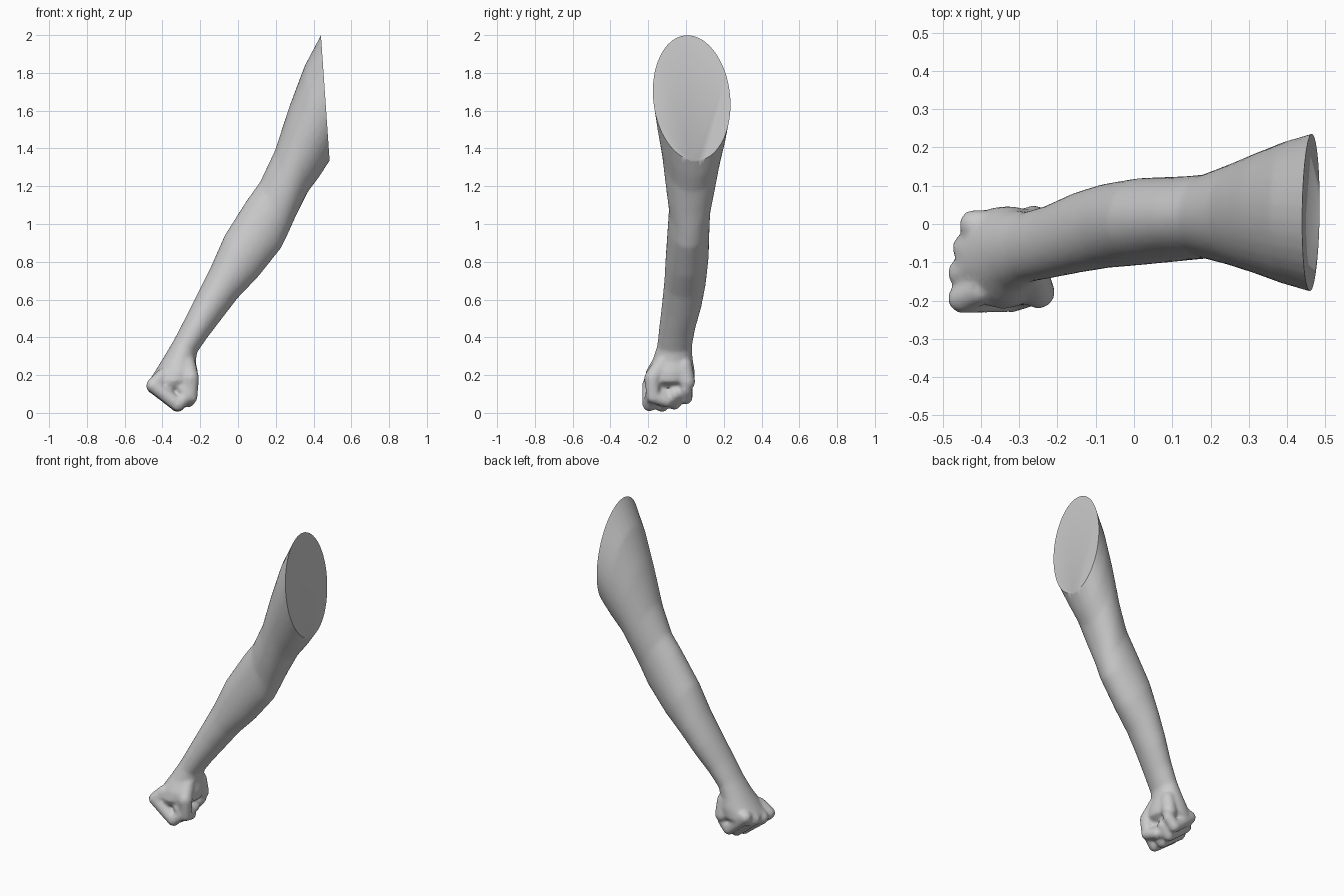
import bpy, bmesh, math
from mathutils import Vector, Matrix

if "Cube" in bpy.data.objects:
    bpy.data.objects.remove(bpy.data.objects["Cube"])

# Arm cross-sections: upper edge (x, z), lower edge (x, z), y min, y max
SECTIONS = [
    (.524, 2.16, .540, 1.42, -.195, .255),
    (.439, 2.00, .485, 1.335, -.175, .235),
    (.354, 1.84, .430, 1.25, -.155, .215),
    (.275, 1.63, .370, 1.17, -.130, .187),
    (.196, 1.39, .305, 1.04, -.107, .155),
    (.116, 1.22, .265, .950, -.090, .130),
    (.050, 1.13, .228, .873, -.095, .125),
    (-.070, .94, .106, .720, -.107, .120),
    (-.145, .77, .000, .610, -.115, .105),
    (-.205, .65, -.085, .500, -.127, .083),
    (-.280, .50, -.165, .395, -.142, .048),
    (-.337, .39, -.217, .320, -.152, .032),
    (-.390, .30, -.224, .270, -.175, .035),
    (-.430, .235, -.212, .215, -.210, .046),
    (-.468, .175, -.215, .165, -.222, .046),
    (-.460, .130, -.290, .125, -.205, .025),
]
SIDES = 32

bm = bmesh.new()


def ring(i, ux, uz, lx, lz, y0, y1):
    """One tilted oval section; the shoulder end leans slightly in y."""
    skew = .03 * max(0, 1 - i / 4)
    verts = []
    for k in range(SIDES):
        a = 2 * math.pi * k / SIDES
        c, s = math.cos(a), math.sin(a)
        verts.append(bm.verts.new((
            (ux + lx) / 2 + c * (ux - lx) / 2,
            (y0 + y1) / 2 + s * (y1 - y0) / 2 - c * skew,
            (uz + lz) / 2 + c * (uz - lz) / 2)))
    return verts


def digit(points):
    """A finger from overlapping balls along a path of (x, y, z, radius)."""
    steps = 6
    pts = [Vector(p) for p in points]
    for a, b in zip(pts, pts[1:]):
        for s in range(steps + 1):
            p = a.lerp(b, s / steps)
            bmesh.ops.create_icosphere(bm, subdivisions=2, radius=p[3],
                                       matrix=Matrix.Translation(p.xyz))


# Upper arm, forearm and palm
rings = [ring(i, *s) for i, s in enumerate(SECTIONS)]
for r, q in zip(rings, rings[1:]):
    for k in range(SIDES):
        n = (k + 1) % SIDES
        bm.faces.new((r[k], r[n], q[n], q[k]))
bm.faces.new(rings[0][::-1])
bm.faces.new(rings[-1])
bmesh.ops.recalc_face_normals(bm, faces=bm.faces)

# Four curled fingers, index at the front
for y, dx, dz in ((-.194, .0, .003), (-.128, .0, .0), (-.062, .012, .012), (-.002, .03, .04)):
    digit([(-.400 + dx, y * .9, .20, .036),
           (-.447 + dx, y, .142 + dz, .041),
           (-.320 + dx / 2, y, .042 + dz, .039),
           (-.270 + dx / 3, y * .95, .085 + dz, .033),
           (-.295, y * .95, .125 + dz, .030)])

# Thumb folded across the fingers, and the heel of the palm
digit([(-.270, -.12, .27, .045), (-.250, -.178, .185, .045),
       (-.248, -.175, .085, .036), (-.262, -.105, .062, .034)])
digit([(-.265, -.01, .25, .045), (-.262, .005, .165, .046)])

mesh = bpy.data.meshes.new("arm")
bm.to_mesh(mesh)
bm.free()
arm = bpy.data.objects.new("arm_with_fist", mesh)
bpy.context.collection.objects.link(arm)

# Fuse everything into one skin
fuse = arm.modifiers.new("fuse", 'REMESH')
fuse.mode = 'VOXEL'
fuse.voxel_size = .01
soft = arm.modifiers.new("soft", 'SMOOTH')
soft.factor = .5
soft.iterations = 5
thin = arm.modifiers.new("thin", 'DECIMATE')
thin.ratio = .3
graph = bpy.context.evaluated_depsgraph_get()
skin = bpy.data.meshes.new_from_object(arm.evaluated_get(graph))
arm.modifiers.clear()
arm.data = skin

# Flat slanted cut at the shoulder
bm = bmesh.new()
bm.from_mesh(skin)
bmesh.ops.bisect_plane(bm, geom=bm.verts[:] + bm.edges[:] + bm.faces[:],
                       plane_co=(.439, 0, 2.0), plane_no=(.665, 0, .046),
                       clear_outer=True)
bmesh.ops.holes_fill(bm, edges=[e for e in bm.edges if e.is_boundary], sides=0)
bmesh.ops.recalc_face_normals(bm, faces=bm.faces)
bm.to_mesh(skin)
bm.free()

bpy.context.view_layer.objects.active = arm
arm.select_set(True)
bpy.ops.object.shade_smooth_by_angle(angle=math.radians(40))
